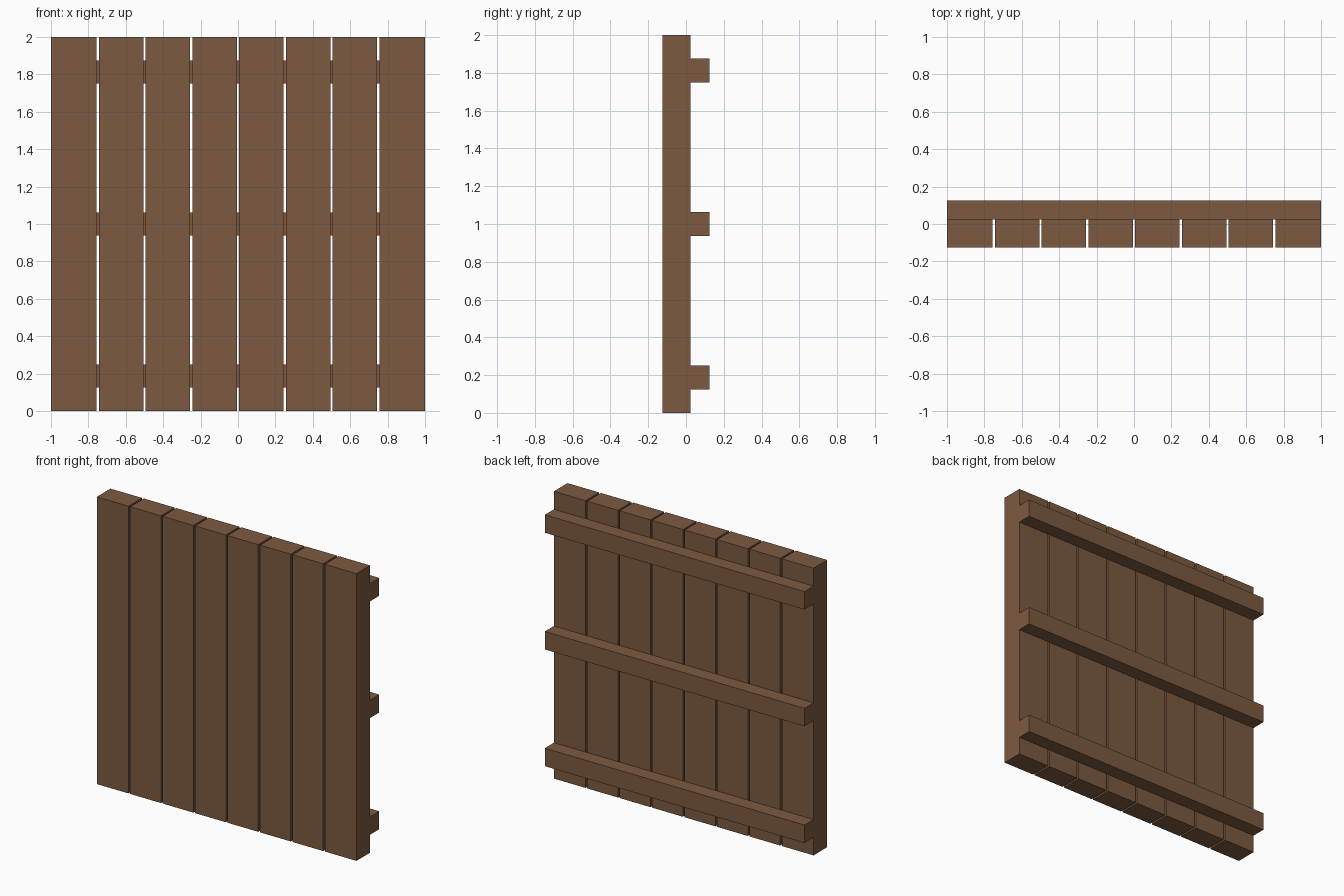
import bpy

if "Cube" in bpy.data.objects:
    bpy.data.objects.remove(bpy.data.objects["Cube"])

wood = bpy.data.materials.new("brown wood")
wood.diffuse_color = (0.205, 0.102, 0.053, 1)
wood.use_nodes = True
wood.node_tree.nodes["Principled BSDF"].inputs["Base Color"].default_value = wood.diffuse_color


def box(name, lo, hi):
    """Axis-aligned box between two corners."""
    bpy.ops.mesh.primitive_cube_add(size=1, location=[(a + b) / 2 for a, b in zip(lo, hi)])
    ob = bpy.context.object
    ob.name = name
    for v in ob.data.vertices:
        v.co = [c * (b - a) for c, a, b in zip(v.co, lo, hi)]
    ob.data.materials.append(wood)
    return ob


# Eight upright planks with narrow gaps centred on the quarter lines
COUNT, PITCH, GAP = 8, 0.25, 0.013
for i in range(COUNT):
    left = -1 + i * PITCH + (GAP / 2 if i > 0 else 0)
    right = -1 + (i + 1) * PITCH - (GAP / 2 if i < COUNT - 1 else 0)
    box(f"plank_{i + 1}", (left, -0.125, 0), (right, 0.025, 2))

# Three horizontal rails across the back
for label, z in (("bottom", 0.125), ("middle", 0.9375), ("top", 1.75)):
    box(f"{label}_rail", (-1, 0.025, z), (1, 0.125, z + 0.125))
